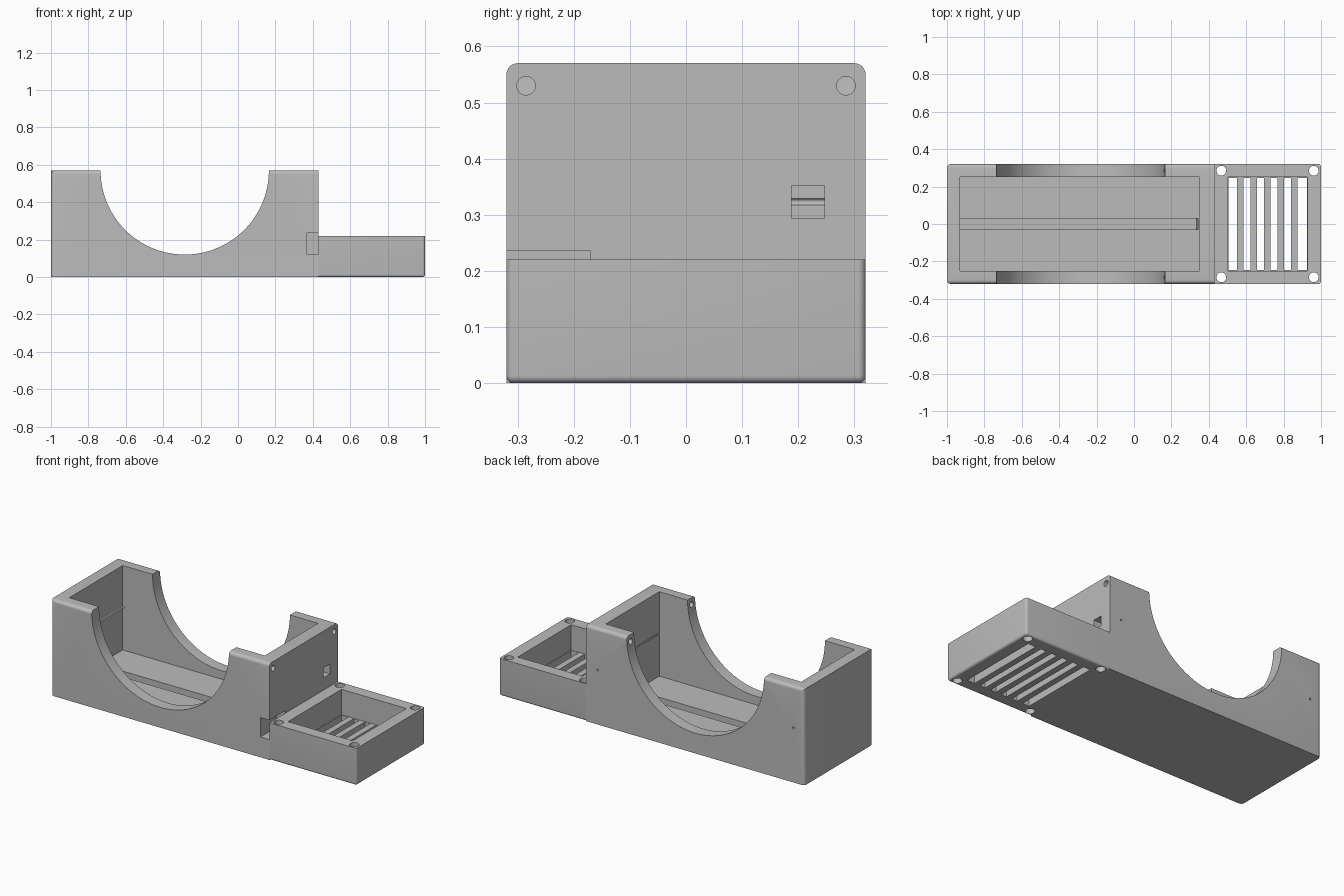
import bpy, bmesh, math
from mathutils import Matrix, Vector

if "Cube" in bpy.data.objects:
    bpy.data.objects.remove(bpy.data.objects["Cube"])

grey = bpy.data.materials.new("plain grey")
grey.diffuse_color = (0.5, 0.5, 0.5, 1)
grey.use_nodes = True
grey.node_tree.nodes["Principled BSDF"].inputs["Base Color"].default_value = grey.diffuse_color


def finish(bm, name):
    bmesh.ops.recalc_face_normals(bm, faces=bm.faces)
    mesh = bpy.data.meshes.new(name)
    bm.to_mesh(mesh)
    bm.free()
    mesh.materials.append(grey)
    ob = bpy.data.objects.new(name, mesh)
    bpy.context.collection.objects.link(ob)
    return ob


def block(name, x, y, z, radius=0, pick=None):
    """Box from ranges; edges chosen by pick(midpoint, direction) are rounded."""
    bm = bmesh.new()
    bmesh.ops.create_cube(bm, size=1)
    for v in bm.verts:
        v.co = Vector([(r[0] + r[1]) / 2 + c * (r[1] - r[0])
                       for r, c in zip((x, y, z), v.co)])
    if pick:
        edges = []
        for e in bm.edges:
            a, b = e.verts[0].co, e.verts[1].co
            d = b - a
            axis = max(range(3), key=lambda i: abs(d[i]))
            if pick((a + b) / 2, axis):
                edges.append(e)
        bmesh.ops.bevel(bm, geom=edges, offset=radius, segments=6,
                        profile=0.5, affect='EDGES')
    return finish(bm, name)


def rod(name, centre, radius, length, axis, sides=32):
    bm = bmesh.new()
    turn = {'X': Matrix.Rotation(math.pi / 2, 4, 'Y'),
            'Y': Matrix.Rotation(math.pi / 2, 4, 'X'),
            'Z': Matrix.Identity(4)}[axis]
    bmesh.ops.create_cone(bm, cap_ends=True, segments=sides, radius1=radius,
                          radius2=radius, depth=length,
                          matrix=Matrix.Translation(centre) @ turn)
    return finish(bm, name)


def cut(ob, cutters):
    bpy.context.view_layer.objects.active = ob
    for c in cutters:
        m = ob.modifiers.new("cut", 'BOOLEAN')
        m.operation, m.solver, m.object = 'DIFFERENCE', 'EXACT', c
        bpy.ops.object.modifier_apply(modifier=m.name)
        bpy.data.objects.remove(c)


def smooth(ob):
    bpy.ops.object.select_all(action='DESELECT')
    ob.select_set(True)
    bpy.context.view_layer.objects.active = ob
    bpy.ops.object.shade_smooth_by_angle(angle=math.radians(30))


W = 0.32
# Main tray: rounded long top edges and left upright corners
body = block("main_tray", (-1, 0.43), (-W, W), (0, 0.57), 0.02,
             lambda p, axis: (axis == 0 and p.z > 0.5) or (axis == 2 and p.x < -0.9))

# Groove along the tray floor, with a steep right end
groove = block("groove_cutter", (-0.93, 0.35), (-0.03, 0.03), (0.035, 0.1))
for v in groove.data.vertices:
    if v.co.x > 0 and v.co.z < 0.05:
        v.co.x = 0.335

cutters = [
    block("cavity_cutter", (-0.93, 0.35), (-0.25, 0.25), (0.07, 0.8)),
    groove,
    # Round saddle through both long walls
    rod("saddle_cutter", (-0.285, 0, 0.57), 0.45, 1, 'Y', 128),
    # Cable window in the right wall and notch in the front corner
    block("window_cutter", (0.3, 0.5), (0.188, 0.247), (0.293, 0.352)),
    block("notch_cutter", (0.37, 0.5), (-0.4, -0.17), (0.12, 0.235)),
]
# Lengthwise screw holes in the right shoulders
for s in (-1, 1):
    cutters.append(rod("shoulder_hole_cutter", (0.3, s * 0.285, 0.53), 0.0165, 0.4, 'X'))
# Pin channels beside the end walls, open at the back
for x in (-0.928, 0.355):
    cutters.append(rod("pin_cutter", (x, 0.05, 0.323), 0.006, 0.6, 'Y', 16))
cut(body, cutters)
smooth(body)

# Vented side box: rounded bottom edges and outer upright corners
box = block("vent_box", (0.43, 1), (-W, W), (0, 0.22), 0.013,
            lambda p, axis: (axis == 2 and p.x > 0.9) or
            (p.z < 0.1 and (axis == 0 or p.x > 0.9)))
cutters = [block("box_cavity_cutter", (0.503, 0.927), (-0.25, 0.25), (0.07, 0.4))]
# Six vent slots separated by five bars
for i in range(6):
    a = 0.505 if i == 0 else 0.498 + 0.0722 * i + 0.016
    b = 0.925 if i == 5 else 0.498 + 0.0722 * i + 0.052
    cutters.append(block("slot_cutter", (a, b), (-0.247, 0.247), (-0.1, 0.1)))
# Corner screw holes
for x in (0.467, 0.961):
    for s in (-1, 1):
        cutters.append(rod("corner_hole_cutter", (x, s * 0.285, 0.1), 0.026, 0.6, 'Z'))
cut(box, cutters)
smooth(box)
